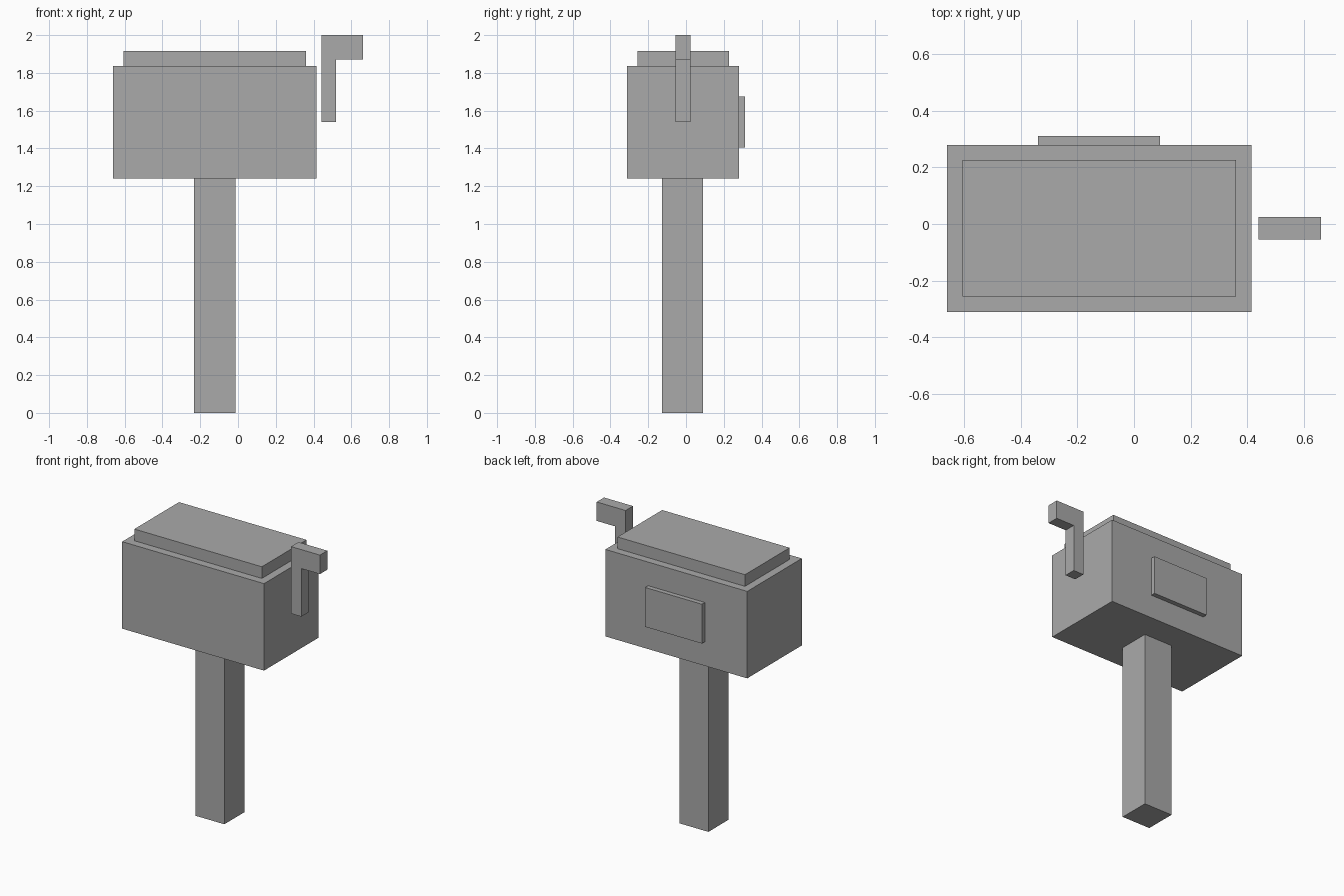
import bpy
import bmesh
from mathutils import Vector

cube = bpy.data.objects.get("Cube")
if cube:
    bpy.data.objects.remove(cube, do_unlink=True)

grey = bpy.data.materials.new("plain_grey")
grey.use_nodes = True
colour = (0.4, 0.4, 0.4, 1)
grey.diffuse_color = colour
grey.node_tree.nodes["Principled BSDF"].inputs["Base Color"].default_value = colour


def finish(name, bm):
    bmesh.ops.recalc_face_normals(bm, faces=bm.faces)
    mesh = bpy.data.meshes.new(name)
    bm.to_mesh(mesh)
    bm.free()
    mesh.materials.append(grey)
    obj = bpy.data.objects.new(name, mesh)
    bpy.context.scene.collection.objects.link(obj)
    return obj


def box(name, x, y, z):
    """Flat-sided box spanning the given (low, high) ranges."""
    bm = bmesh.new()
    bmesh.ops.create_cube(bm, size=1)
    for v in bm.verts:
        v.co = Vector([(r[0] + r[1]) / 2 + c * (r[1] - r[0])
                       for c, r in zip(v.co, (x, y, z))])
    return finish(name, bm)


# Post, box body, raised lid and back door
box("post", (-0.234, -0.014), (-0.128, 0.091), (0, 1.24))
box("mailbox_body", (-0.661, 0.416), (-0.312, 0.28), (1.24, 1.837))
box("lid", (-0.607, 0.361), (-0.257, 0.227), (1.837, 1.917))
box("back_door", (-0.339, 0.092), (0.28, 0.312), (1.405, 1.675))

# Side flag: an L-shaped outline given thickness, standing clear of the body
outline = [(0.441, 1.54), (0.52, 1.54), (0.52, 1.87),
           (0.661, 1.87), (0.661, 2.0), (0.441, 2.0)]
bm = bmesh.new()
face = bm.faces.new([bm.verts.new((x, -0.055, z)) for x, z in outline])
side = bmesh.ops.extrude_face_region(bm, geom=[face])["geom"]
bmesh.ops.translate(bm, vec=(0, 0.08, 0),
                    verts=[g for g in side if isinstance(g, bmesh.types.BMVert)])
finish("side_flag", bm)
